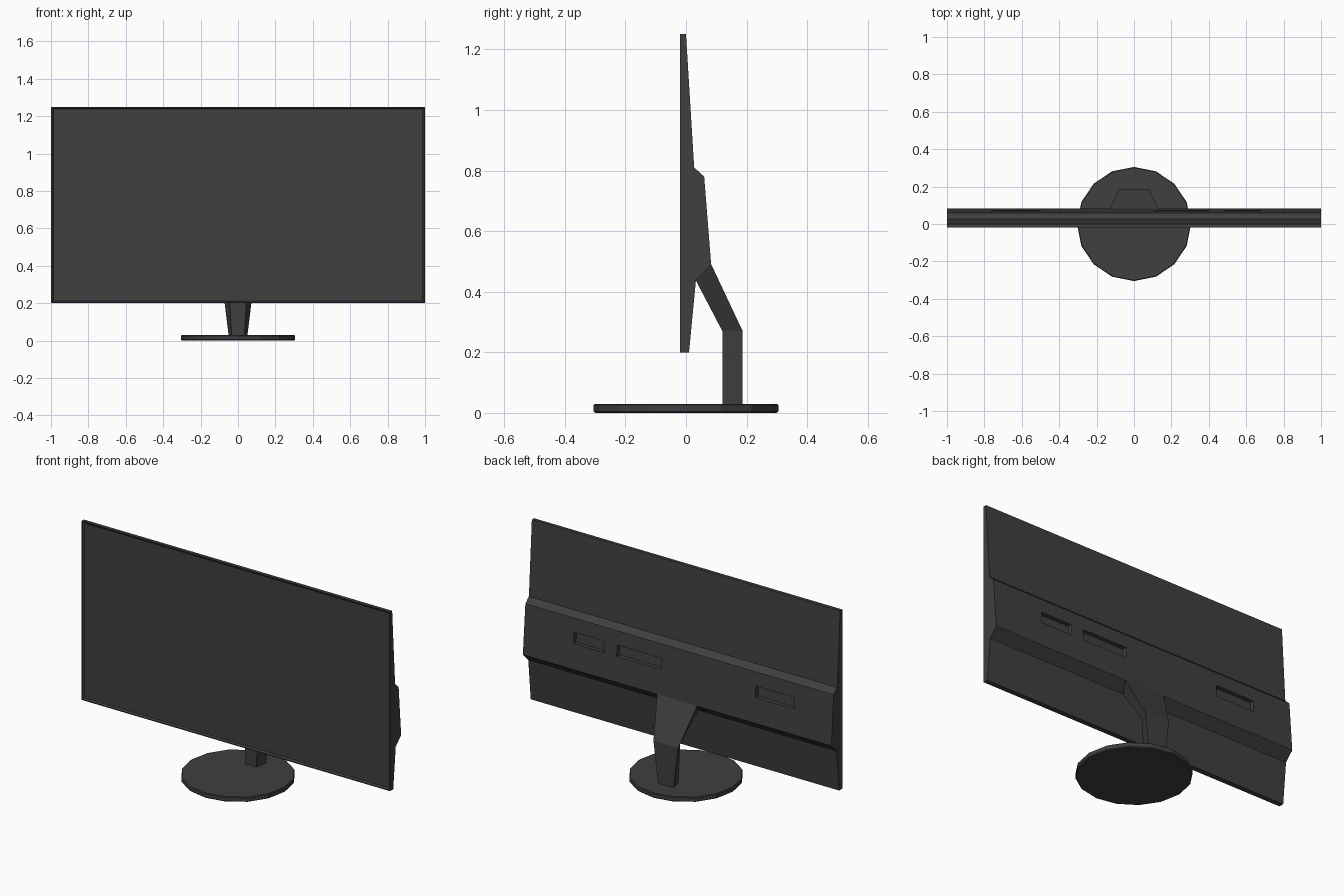
import bpy, bmesh, math

if "Cube" in bpy.data.objects:
    bpy.data.objects.remove(bpy.data.objects["Cube"])

dark = bpy.data.materials.new("dark_plastic")
dark.diffuse_color = (0.05, 0.05, 0.05, 1)
dark.use_nodes = True
dark.node_tree.nodes["Principled BSDF"].inputs["Base Color"].default_value = dark.diffuse_color


def finish(name, bm):
    bmesh.ops.recalc_face_normals(bm, faces=bm.faces)
    me = bpy.data.meshes.new(name)
    bm.to_mesh(me)
    bm.free()
    me.materials.append(dark)
    ob = bpy.data.objects.new(name, me)
    bpy.context.collection.objects.link(ob)
    return ob


def loft(bm, rings):
    """Skin closed rings of points and cap both ends."""
    vs = [[bm.verts.new(p) for p in r] for r in rings]
    n = len(vs[0])
    for a, b in zip(vs, vs[1:]):
        for i in range(n):
            j = (i + 1) % n
            bm.faces.new((a[i], a[j], b[j], b[i]))
    bm.faces.new(vs[0])
    bm.faces.new(vs[-1])
    bmesh.ops.recalc_face_normals(bm, faces=bm.faces)


# Display housing: side profile (y, z) extruded across the width
profile = [(-0.02, 0.20), (-0.02, 1.25), (0.0, 1.25), (0.027, 0.81),
           (0.06, 0.78), (0.083, 0.49), (0.033, 0.44), (0.01, 0.20)]
bm = bmesh.new()
loft(bm, [[(x, y, z) for y, z in profile] for x in (-1, 1)])

# Recessed screen inside a narrow bezel
screen = min(bm.faces, key=lambda f: f.calc_center_median().y)
bmesh.ops.inset_region(bm, faces=[screen], thickness=0.008)
bmesh.ops.inset_region(bm, faces=[screen], thickness=0.01)
for v in screen.verts:
    v.co.y += 0.008
housing = finish("display_housing", bm)

# Port recesses in the rear hump
bm = bmesh.new()
for x0, x1 in ((-0.75, -0.50), (0.11, 0.40), (0.48, 0.68)):
    loft(bm, [[(x, 0.047, 0.635), (x, 0.12, 0.635),
               (x, 0.12, 0.70), (x, 0.042, 0.70)] for x in (x0, x1)])
cutter = finish("port_cutter", bm)
cutter.hide_render = True
cutter.hide_set(True)
mod = housing.modifiers.new("ports", 'BOOLEAN')
mod.operation = 'DIFFERENCE'
mod.solver = 'EXACT'
mod.object = cutter

# Bent neck: tapered trapezoid sections (front y, z, half width / back y, z, half width)
sections = [(0.12, 0.025, 0.034, 0.187, 0.025, 0.05),
            (0.12, 0.27, 0.047, 0.187, 0.27, 0.08),
            (0.031, 0.44, 0.10, 0.083, 0.491, 0.13)]
bm = bmesh.new()
loft(bm, [[(-fw, fy, fz), (fw, fy, fz), (bw, by, bz), (-bw, by, bz)]
          for fy, fz, fw, by, bz, bw in sections])
finish("stand_neck", bm)

# Round base: 16-sided disc with small edge chamfers
bm = bmesh.new()
rings = [(0.299, 0.0), (0.305, 0.005), (0.305, 0.026), (0.301, 0.03)]
loft(bm, [[(r * math.cos(i * math.pi / 8), r * math.sin(i * math.pi / 8), z)
           for i in range(16)] for r, z in rings])
finish("stand_base", bm)
